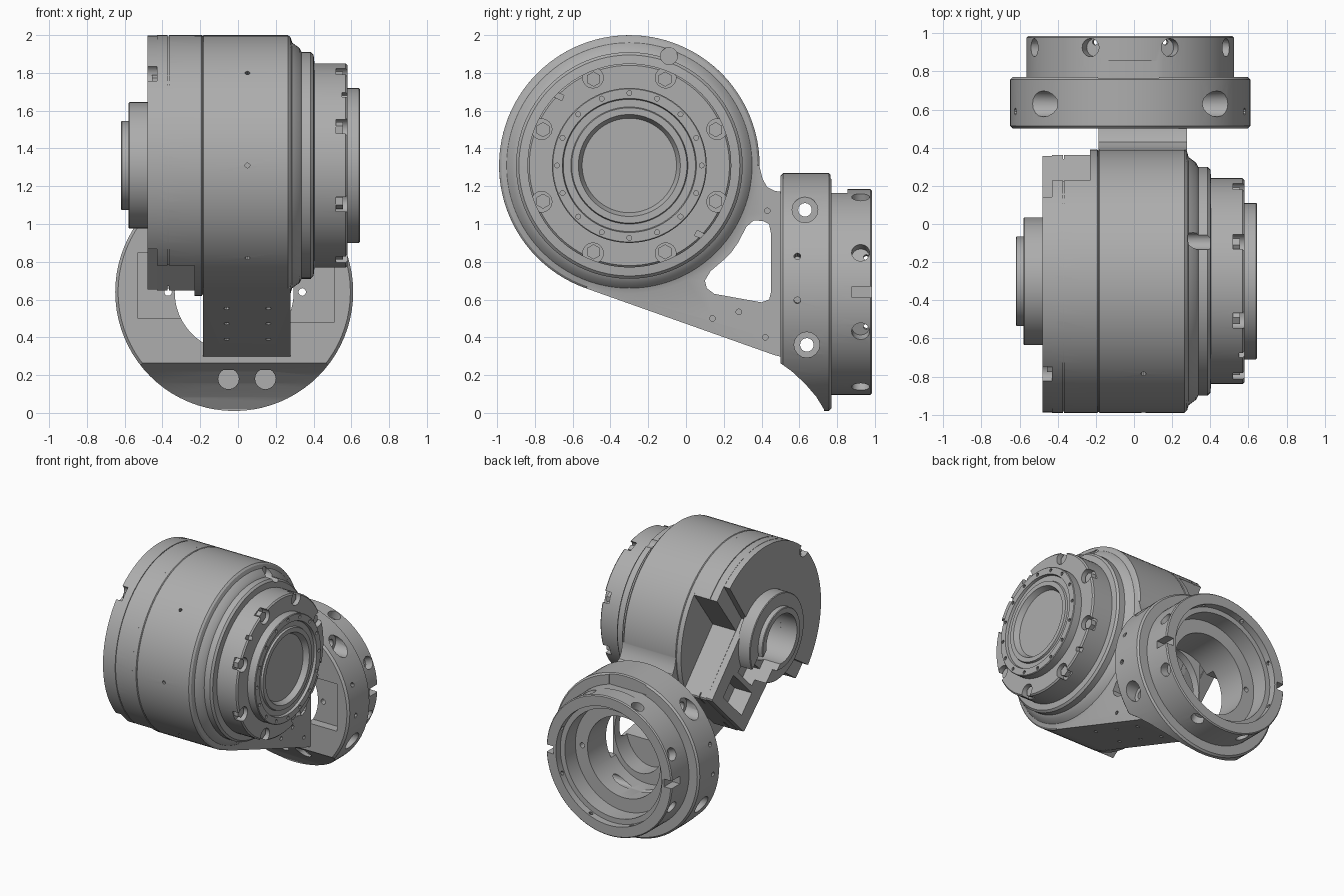
import bpy, bmesh, math
from math import cos, sin, pi, radians
from mathutils import Matrix, Vector

if "Cube" in bpy.data.objects:
    bpy.data.objects.remove(bpy.data.objects["Cube"])

GREY = bpy.data.materials.new("machined_grey")
GREY.diffuse_color = (0.42, 0.42, 0.42, 1)
GREY.use_nodes = True
GREY.node_tree.nodes["Principled BSDF"].inputs["Base Color"].default_value = GREY.diffuse_color
CY, CZ = -0.30, 1.31          # drum axis (runs along x)
RX, RZ = -0.02, 0.64          # ring axis (runs along y)


def finish(name, bm):
    bmesh.ops.recalc_face_normals(bm, faces=bm.faces)
    me = bpy.data.meshes.new(name)
    bm.to_mesh(me)
    bm.free()
    me.materials.append(GREY)
    ob = bpy.data.objects.new(name, me)
    bpy.context.collection.objects.link(ob)
    return ob


def lathe(name, prof, axis, n=72):
    """Spin a closed (along, radius) profile around the drum (x) or ring (y) axis."""
    bm = bmesh.new()
    rings = []
    for a, r in prof:
        ring = []
        for i in range(1 if r == 0 else n):
            u, v = r * cos(2 * pi * i / n), r * sin(2 * pi * i / n)
            ring.append(bm.verts.new((a, CY + u, CZ + v) if axis == 'x' else (RX + u, a, RZ + v)))
        rings.append(ring)
    for p, q in zip(rings, rings[1:] + rings[:1]):
        if len(p) == 1 and len(q) == 1:
            continue
        for i in range(n):
            vs = []
            for v in (p[i % len(p)], p[(i + 1) % len(p)], q[(i + 1) % len(q)], q[i % len(q)]):
                if v not in vs:
                    vs.append(v)
            bm.faces.new(vs)
    return finish(name, bm)


def prism(name, pts, x0, x1):
    """Extrude a (y, z) outline along x."""
    bm = bmesh.new()
    lo, hi = ([bm.verts.new((x, y, z)) for y, z in pts] for x in (x0, x1))
    bm.faces.new(lo)
    bm.faces.new(hi[::-1])
    for i in range(len(pts)):
        bm.faces.new((lo[i - 1], lo[i], hi[i], hi[i - 1]))
    return finish(name, bm)


def rods(name, items, sides=16):
    """Cylinders given as (centre, direction, radius, length)."""
    bm = bmesh.new()
    for c, d, r, l in items:
        m = Matrix.Translation(c) @ Vector(d).to_track_quat('Z', 'Y').to_matrix().to_4x4()
        bmesh.ops.create_cone(bm, cap_ends=True, segments=sides, radius1=r, radius2=r, depth=l, matrix=m)
    return finish(name, bm)


def boxes(name, items, turn=Matrix()):
    """Boxes given as (min corner, max corner), optionally turned."""
    bm = bmesh.new()
    for lo, hi in items:
        lo, hi = Vector(lo), Vector(hi)
        m = Matrix.Translation((lo + hi) / 2) @ Matrix.Diagonal((*(hi - lo), 1))
        bmesh.ops.create_cube(bm, size=1, matrix=turn @ m)
    return finish(name, bm)


def boolean(ob, tool, op='DIFFERENCE'):
    mod = ob.modifiers.new("bool", 'BOOLEAN')
    mod.operation, mod.object, mod.solver = op, tool, 'EXACT'
    bpy.context.view_layer.objects.active = ob
    bpy.ops.object.modifier_apply(modifier=mod.name)
    bpy.data.objects.remove(tool)


def on_drum(x, ang, r):
    return (x, CY + r * cos(radians(ang)), CZ + r * sin(radians(ang)))


def ring_hole(y, ang, r, rad, length):
    d = Vector((cos(radians(ang)), 0, sin(radians(ang))))
    return (Vector((RX, y, RZ)) + d * r, d, rad, length)


X, Y = (1, 0, 0), (0, 1, 0)

# Drum housing with stepped output flange
drum = lathe("drum_housing", [
    (-.23, 0), (-.23, .69), (-.192, .69), (-.187, .684), (-.182, .69), (.265, .69), (.278, .678),
    (.287, .65), (.325, .622), (.337, .60), (.385, .60), (.40, .585), (.405, .54), (.57, .54),
    (.58, .53), (.58, .41), (.64, .41), (.645, .405), (.645, .355), (.625, .35), (.625, .31),
    (.64, .305), (.64, .27), (.60, .25), (.60, 0)], 'x', 96)

# Arm from drum to ring, with its triangular window
boolean(drum, prism("arm_tool", [
    (-.529, .659), (.47, .305), (.51, .295), (.51, 1.17), (.47, 1.175), (.43, 1.195), (.405, 1.24),
    (.388, 1.31), (-.3, 1.31)], -.185, .278), 'UNION')
boolean(drum, prism("window_tool", [
    (.10, .70), (.11, .66), (.15, .63), (.40, .585), (.44, .60), (.45, .64), (.45, .95), (.44, 1.0),
    (.41, 1.015), (.36, 1.02), (.32, .985), (.275, .90), (.24, .85), (.20, .81), (.13, .75)], -.4, .5))
# Cable opening from the ring bore into the window
opening = rods("opening_tool", [((0, 0, 0), Y, .28, .2)], 40)
opening.scale.x = .78
opening.location = (.045, .47, .67)
bpy.context.view_layer.update()
boolean(drum, opening)

# Bolt pockets, flange holes and small tapped holes
boolean(drum, rods("pocket_tool", [(on_drum(.58, 22.5 + 45 * k, .503), X, .055, .12) for k in range(8)]))
boolean(drum, rods("flange_hole_tool", [(on_drum(.645, 22.5 * k, .383), X, .013, .06) for k in range(16)], 10))
boolean(drum, rods("step_hole_tool", [((.35, -.09, 1.89), X, .045, .15)]))
boolean(drum, boxes("rim_notch_tool", [((.55, -.53, .16), (.62, -.47, .19)), ((.55, .47, -.19), (.62, .53, -.16))],
                    Matrix.Translation((0, CY, CZ)) @ Matrix.Rotation(radians(-25), 4, 'X')))
slope = Vector((0, -.335, -.942))
small = [((.05, CY - .69 * cos(a), CZ + .69 * sin(a)), (0, -cos(a), sin(a)), .013, .08)
         for a in (-.79, 0, .79)]
small += [((x, y, .659 - (y + .529) * .354), slope, .015, .06) for x in (-.06, .16) for y in (-.23, 0, .23)]
small += [((x, y, z), X, .015, .06) for x in (-.185, .278)
          for y, z in ((.43, 1.07), (.14, .5), (.28, .535), (.42, .4))]
boolean(drum, rods("small_hole_tool", small, 10))

# Hex bolts in the flange pockets
bolts = rods("flange_bolts", [(on_drum(.535, 22.5 + 45 * k, .495), X, .04, .04) for k in range(8)], 6)

# Rear cover: two half-disc layers with a connector tongue pointing diagonally at the ring
DIAG = Matrix.Translation((0, CY, CZ)) @ Matrix.Rotation(radians(-45), 4, 'X')


def tongue_outline(r, chord, shoulder, tip, half):
    """Half disc beyond the chord plus a tongue, in (y, z)."""
    a = math.acos(chord / r)
    pts = [(r * cos(t), r * sin(t)) for t in (a + (2 * pi - 2 * a) * i / 56 for i in range(57))]
    pts += [(shoulder, -half - .02), (tip - .01, -half), (tip, -half + .01),
            (tip, half - .01), (tip - .01, half), (shoulder, half + .02)]
    return [(DIAG @ Vector((0, d, p))).yz for d, p in pts]


base = prism("rear_cover_base", tongue_outline(.69, .06, .12, .665, .28), -.43, -.225)
cover = prism("rear_cover_plate", tongue_outline(.688, -.06, .02, .66, .28), -.48, -.43)
boolean(base, lathe("groove_tool", [(-.373, .684), (-.373, .72), (-.366, .72), (-.366, .684)], 'x', 90))
boolean(cover, rods("notch_tool", [(on_drum(-.46, 135, .68), X, .055, .1)]))
# Connector sockets and centre bore go through the plate into the base
for part in (cover, base):
    boolean(part, boxes("socket_tool", [((-.6, .40, -.16), (-.33, .58, .16))], DIAG))
    boolean(part, boxes("gap_tool", [((-.6, .225, -.12), (-.38, .36, .12))], DIAG))
    boolean(part, rods("bore_tool", [((-.45, CY, CZ), X, .19, .16)], 48))
rear_bolts = rods("rear_bolt", [(on_drum(-.44, 135, .635), X, .03, .03)], 6)

# Open boss on the rear cover
boss = lathe("rear_boss", [
    (-.47, .19), (-.47, .335), (-.575, .335), (-.58, .33), (-.58, .235), (-.615, .235), (-.62, .23),
    (-.62, .19)], 'x')
boolean(boss, boxes("boss_gap_tool", [((-.7, .05, -.12), (-.4, .6, .12))], DIAG))

# Mounting ring
ring = lathe("mounting_ring", [
    (.50, .315), (.50, .615), (.515, .63), (.757, .63), (.77, .617), (.77, .545), (.977, .545),
    (.985, .537), (.985, .46), (.93, .46), (.93, .42), (.80, .42), (.80, .315)], 'y', 80)
boolean(ring, prism("relief_tool", [
    (.4, .27), (.49, .27), (.56, .22), (.63, .155), (.69, .085), (.73, .02), (.735, -.1), (.4, -.1)], -1, 1))
boolean(ring, boxes("front_pocket_tool", [((-.53, .4, .5), (-.24, .57, .85)), ((.20, .4, .48), (.51, .57, .85))]))
boolean(ring, boxes("flat_notch_tool", [((-.19, .765, 1.165), (.13, .855, 1.3))]))
boolean(ring, boxes("slot_tool", [((-.62, .88, .61), (-.50, 1.1, .67)), ((.46, .88, .61), (.6, 1.1, .67))]))

# Ring holes: counterbored cross holes, small pins, rim bolts, through holes, front relief holes
boolean(ring, rods("counterbore_tool", [((RX + s * (x + .15), y, z), X, .068, .3)
                                        for s in (-1, 1) for x, y, z in ((.38, .63, 1.075), (.49, .64, .36))]))
boolean(ring, rods("cross_hole_tool", [((RX, y, z), X, .036, 1.4) for y, z in ((.63, 1.075), (.64, .36))]))
boolean(ring, rods("pin_tool", [ring_hole(.59, a, .62, .018, .1) for a in (-4, 17.5, 163, 184)], 10))
boolean(ring, rods("rim_hole_tool", [ring_hole(.925, 22.5 + 45 * k, .52, .048, .08) for k in range(8)]))
boolean(ring, rods("rim_through_tool", [ring_hole(.955, 45 * k + 22.5, .46, .016, .2) for k in range(8)], 10))
boolean(ring, rods("through_tool", [((x, .7, .64), Y, .02, .5) for x in (-.37, .34)], 12))
boolean(ring, rods("relief_hole_tool", [((x, .62, .18), Y, .055, .14) for x in (-.05, .145)]))

for ob in (drum, bolts, base, cover, rear_bolts, boss, ring):
    bpy.ops.object.select_all(action='DESELECT')
    ob.select_set(True)
    bpy.context.view_layer.objects.active = ob
    bpy.ops.object.shade_smooth_by_angle(angle=radians(28))
